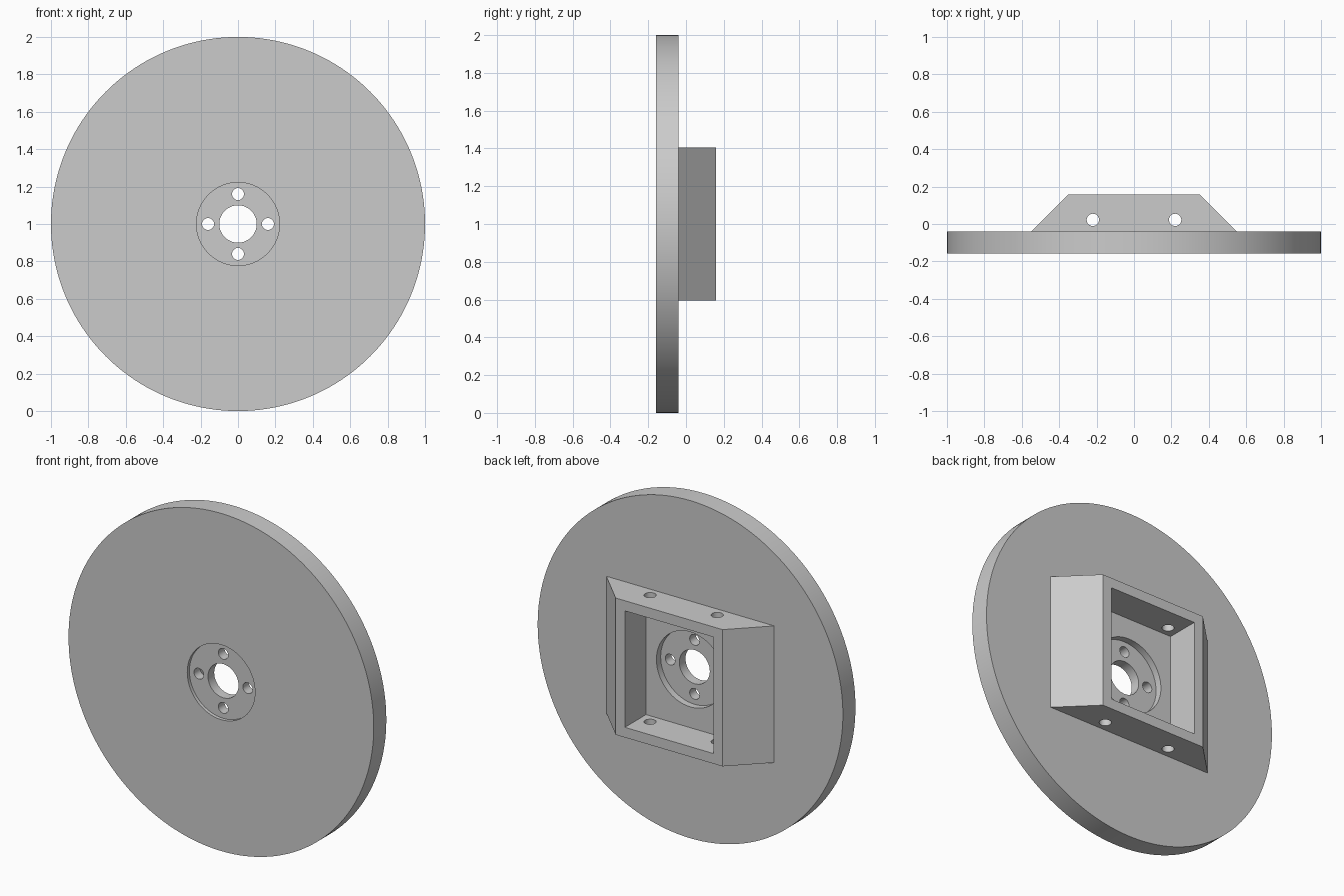
import bpy, bmesh
from math import pi, sin, cos, radians
from mathutils import Matrix

default = bpy.data.objects.get("Cube")
if default:
    bpy.data.objects.remove(default, do_unlink=True)

FRONT, FACE, BACK = -0.158, -0.04, 0.158   # depth of disc front, disc back, bracket back
MID = 1.0                                  # height of the axis

grey = bpy.data.materials.new("plain grey")
grey.use_nodes = True
colour = (0.6, 0.6, 0.6, 1)
grey.diffuse_color = colour
grey.node_tree.nodes["Principled BSDF"].inputs["Base Color"].default_value = colour


def add_object(name, bm):
    bmesh.ops.recalc_face_normals(bm, faces=bm.faces)
    mesh = bpy.data.meshes.new(name)
    bm.to_mesh(mesh)
    bm.free()
    mesh.materials.append(grey)
    obj = bpy.data.objects.new(name, mesh)
    bpy.context.collection.objects.link(obj)
    return obj


def cylinder(name, radius, x, z, y0, y1, segments=48):
    """Cylinder along y."""
    bm = bmesh.new()
    place = Matrix.Translation((x, (y0 + y1) / 2, z)) @ Matrix.Rotation(pi / 2, 4, "X")
    bmesh.ops.create_cone(bm, cap_ends=True, segments=segments, radius1=radius,
                          radius2=radius, depth=y1 - y0, matrix=place)
    return add_object(name, bm)


def prism(name, outline, z0, z1):
    """Outline in x and y, raised along z."""
    bm = bmesh.new()
    base = bm.faces.new([bm.verts.new((x, y, z0)) for x, y in outline])
    raised = bmesh.ops.extrude_face_region(bm, geom=[base])
    top = [v for v in raised["geom"] if isinstance(v, bmesh.types.BMVert)]
    bmesh.ops.translate(bm, vec=(0, 0, z1 - z0), verts=top)
    return add_object(name, bm)


def cut(obj, cutters):
    for cutter in cutters:
        cutter.hide_render = True
        mod = obj.modifiers.new("cut", "BOOLEAN")
        mod.operation = "DIFFERENCE"
        mod.solver = "EXACT"
        mod.object = cutter
        bpy.context.view_layer.objects.active = obj
        bpy.ops.object.modifier_apply(modifier=mod.name)
        bpy.data.objects.remove(cutter, do_unlink=True)


def smooth(obj):
    bpy.ops.object.select_all(action="DESELECT")
    obj.select_set(True)
    bpy.context.view_layer.objects.active = obj
    bpy.ops.object.shade_smooth_by_angle(angle=radians(30))


# Disc with a shallow recess on each side, a bore and four bolt holes
disc = cylinder("disc", 1.0, 0, MID, FRONT, FACE, 160)
cutters = [
    cylinder("front_recess", 0.222, 0, MID, FRONT - 0.1, FRONT + 0.02, 64),
    cylinder("back_recess", 0.222, 0, MID, FACE - 0.04, FACE + 0.1, 64),
    cylinder("bore", 0.1, 0, MID, FRONT - 0.2, FACE + 0.2),
]
for i in range(4):
    a = i * pi / 2
    cutters.append(cylinder("bolt_hole", 0.032, 0.16 * cos(a), MID + 0.16 * sin(a),
                            FRONT - 0.2, FACE + 0.2, 32))
cut(disc, cutters)
smooth(disc)

# Bracket frame with sloped sides and an open middle
LOW, HIGH, WALL = MID - 0.405, MID + 0.405, 0.06
bracket = prism("bracket_frame", [(-0.55, FACE), (0.55, FACE), (0.35, BACK), (-0.35, BACK)],
                LOW, HIGH)
opening = prism("opening", [(-0.29, FACE - 0.1), (0.29, FACE - 0.1),
                            (0.29, BACK + 0.1), (-0.29, BACK + 0.1)],
                LOW + WALL, HIGH - WALL)

# Two pin holes run through the top and bottom walls
pins = []
for x in (-0.22, 0.22):
    ring = [(x + 0.033 * cos(i * pi / 16), 0.022 + 0.033 * sin(i * pi / 16)) for i in range(32)]
    pins.append(prism("pin_hole", ring, LOW - 0.1, HIGH + 0.1))
cut(bracket, [opening] + pins)
smooth(bracket)
